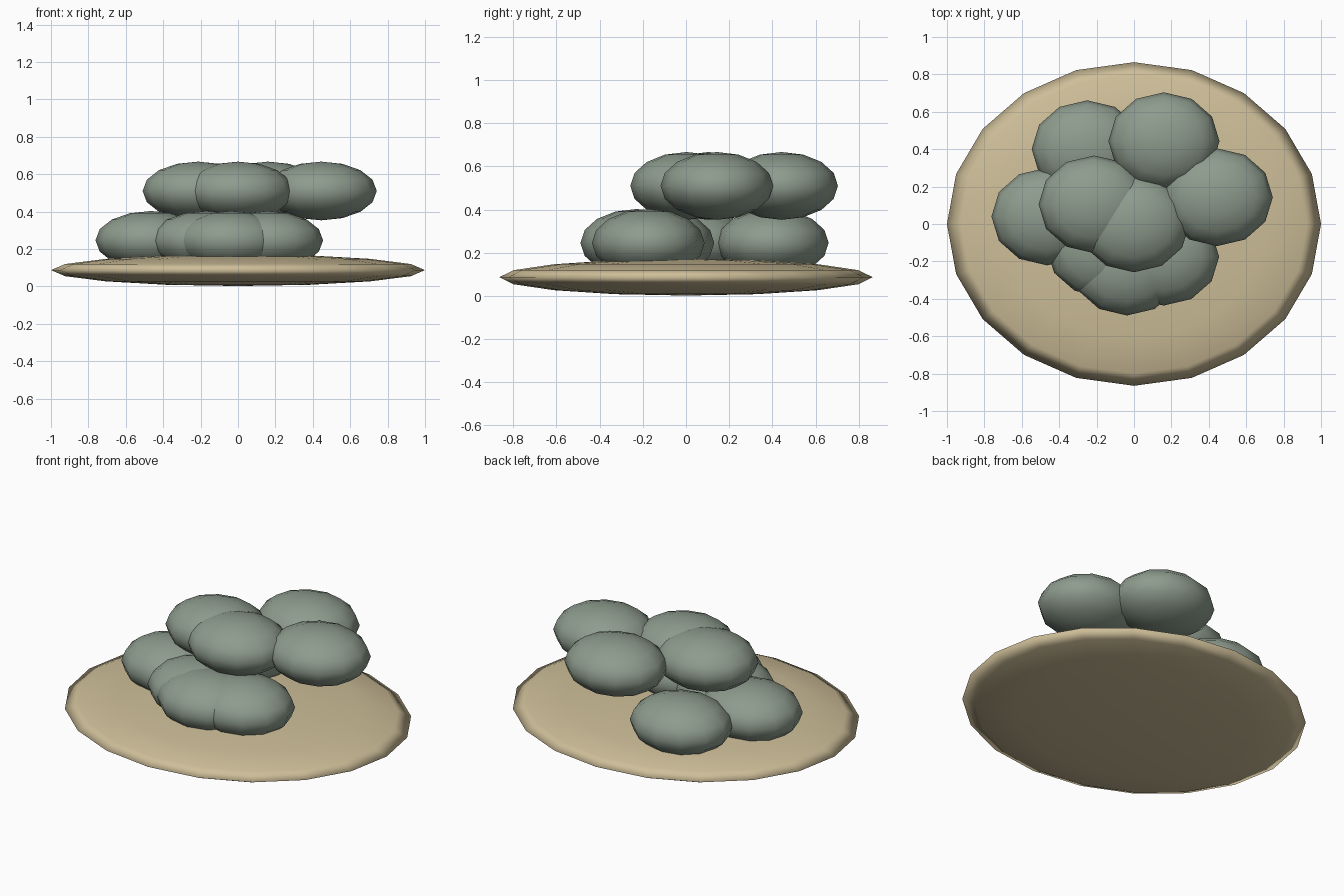
import bpy

if "Cube" in bpy.data.objects:
    bpy.data.objects.remove(bpy.data.objects["Cube"])


def material(name, color):
    m = bpy.data.materials.new(name)
    m.diffuse_color = (*color, 1)
    m.use_nodes = True
    m.node_tree.nodes["Principled BSDF"].inputs["Base Color"].default_value = m.diffuse_color
    return m


def ellipsoid(name, center, radii, segments, rings, mat):
    bpy.ops.mesh.primitive_uv_sphere_add(segments=segments, ring_count=rings, radius=1, location=center)
    ob = bpy.context.object
    ob.name = name
    ob.scale = radii
    bpy.ops.object.transform_apply(location=False, rotation=False, scale=True)
    bpy.ops.object.shade_smooth()
    ob.data.materials.append(mat)
    return ob


tan = material("tan", (0.62, 0.52, 0.32))
green = material("grey_green", (0.27, 0.33, 0.27))

# Shallow oval dish
ellipsoid("dish", (0, 0, 0.087), (1.0, 0.865, 0.085), 20, 8, tan)

# Two layers of rounded pieces piled on the dish
layers = {
    "lower": (0.246, [(-0.465, 0.04), (-0.17, -0.13), (-0.038, -0.228), (0.158, -0.175), (-0.25, 0.4)]),
    "upper": (0.51, [(-0.213, 0.105), (0.0, 0.003), (0.16, 0.443), (0.445, 0.143)]),
}
for layer, (z, spots) in layers.items():
    for i, (x, y) in enumerate(spots, 1):
        ellipsoid(f"{layer}_piece_{i}", (x, y, z), (0.297, 0.261, 0.157), 12, 8, green)
